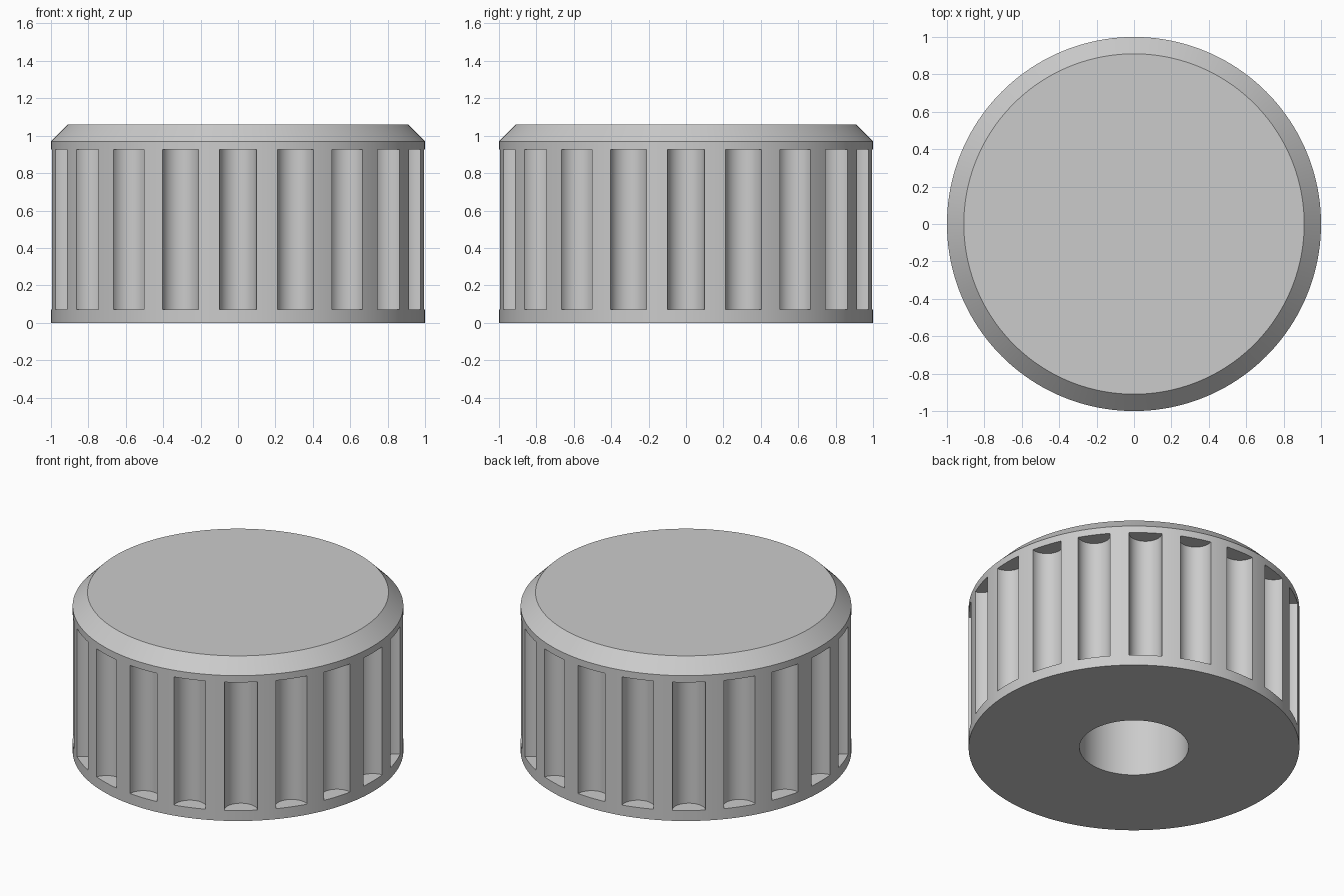
import bpy
import bmesh
import math
from mathutils import Matrix

default = bpy.data.objects.get("Cube")
if default:
    bpy.data.objects.remove(default, do_unlink=True)

FLUTES = 20
FLUTE_RADIUS = 0.1
FLUTE_BOTTOM, FLUTE_TOP = 0.07, 0.925
SEGMENTS = 160

grey = bpy.data.materials.new("plain_grey")
grey.use_nodes = True
grey.diffuse_color = (0.6, 0.6, 0.6, 1)
grey.node_tree.nodes["Principled BSDF"].inputs["Base Color"].default_value = (0.6, 0.6, 0.6, 1)


def to_object(name, bm):
    bmesh.ops.recalc_face_normals(bm, faces=bm.faces)
    mesh = bpy.data.meshes.new(name)
    bm.to_mesh(mesh)
    bm.free()
    mesh.materials.append(grey)
    obj = bpy.data.objects.new(name, mesh)
    bpy.context.collection.objects.link(obj)
    return obj


# Knob body: turned profile with a chamfered top and a blind bore below
profile = [(0.33, 0.6), (0.33, 0), (1, 0), (1, 0.97), (0.91, 1.06)]
bm = bmesh.new()
rings = []
for r, z in profile:
    ring = []
    for i in range(SEGMENTS):
        a = 2 * math.pi * i / SEGMENTS
        ring.append(bm.verts.new((r * math.cos(a), r * math.sin(a), z)))
    rings.append(ring)
for low, high in zip(rings, rings[1:]):
    for i in range(SEGMENTS):
        j = (i + 1) % SEGMENTS
        bm.faces.new((low[i], low[j], high[j], high[i]))
bm.faces.new(rings[0])
bm.faces.new(rings[-1])
knob = to_object("knob", bm)

# Ring of round grip flutes
bm = bmesh.new()
for i in range(FLUTES):
    place = (Matrix.Rotation(2 * math.pi * i / FLUTES, 4, 'Z')
             @ Matrix.Translation((0.995, 0, (FLUTE_BOTTOM + FLUTE_TOP) / 2)))
    bmesh.ops.create_cone(bm, cap_ends=True, segments=48, radius1=FLUTE_RADIUS,
                          radius2=FLUTE_RADIUS, depth=FLUTE_TOP - FLUTE_BOTTOM, matrix=place)
cutter = to_object("flute_cutter", bm)
cutter.hide_render = True

# Cut the flutes, then drop the cutter
cut = knob.modifiers.new("flutes", 'BOOLEAN')
cut.operation = 'DIFFERENCE'
cut.solver = 'EXACT'
cut.object = cutter
bpy.ops.object.select_all(action='DESELECT')
knob.select_set(True)
bpy.context.view_layer.objects.active = knob
bpy.ops.object.modifier_apply(modifier=cut.name)
bpy.data.objects.remove(cutter, do_unlink=True)
bpy.ops.object.shade_smooth_by_angle(angle=math.radians(30))
